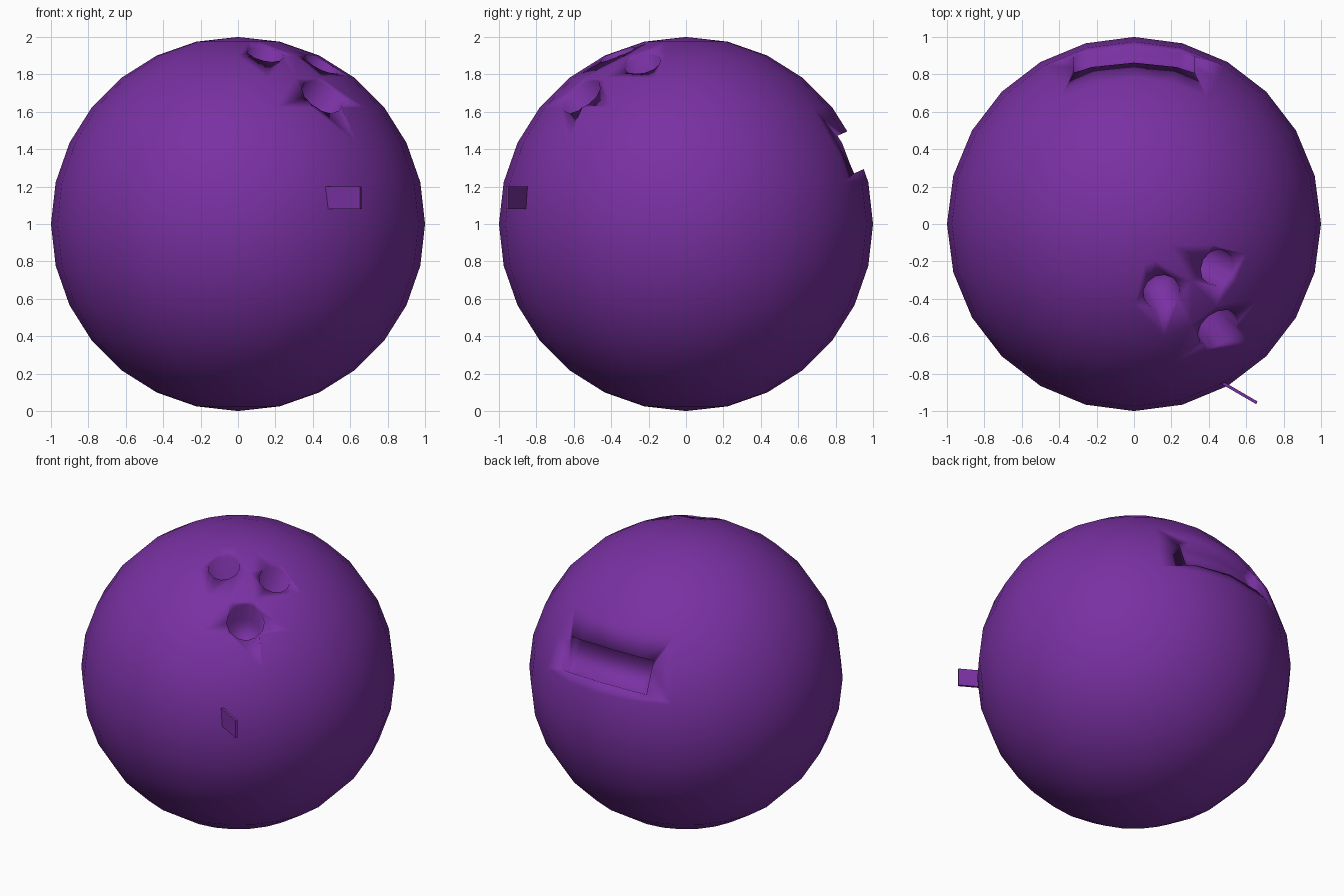
import bpy, bmesh, math
from mathutils import Vector, Matrix

if "Cube" in bpy.data.objects:
    bpy.data.objects.remove(bpy.data.objects["Cube"])

CENTRE = Vector((0, 0, 1))
purple = bpy.data.materials.new("purple")
purple.diffuse_color = (0.19, 0.03, 0.36, 1)
purple.use_nodes = True
purple.node_tree.nodes["Principled BSDF"].inputs["Base Color"].default_value = purple.diffuse_color


def make(name, bm, smooth=True):
    mesh = bpy.data.meshes.new(name)
    bmesh.ops.recalc_face_normals(bm, faces=bm.faces)
    for f in bm.faces:
        f.smooth = smooth
    bm.to_mesh(mesh)
    bm.free()
    mesh.materials.append(purple)
    ob = bpy.data.objects.new(name, mesh)
    bpy.context.collection.objects.link(ob)
    return ob


def cut(target, cutter):
    mod = target.modifiers.new("cut", 'BOOLEAN')
    mod.operation = 'DIFFERENCE'
    mod.solver = 'EXACT'
    mod.object = cutter
    bpy.context.view_layer.objects.active = target
    bpy.ops.object.modifier_apply(modifier=mod.name)
    bpy.data.objects.remove(cutter)


# Ball: low-poly smooth sphere
bm = bmesh.new()
bmesh.ops.create_uvsphere(bm, u_segments=24, v_segments=14, radius=1,
                          matrix=Matrix.Translation(CENTRE))
ball = make("ball", bm)

# Finger and thumb holes, drilled towards the centre
for d, r in (((0.15, -0.37, 0.92), 0.10), ((0.45, -0.235, 0.865), 0.10),
             ((0.455, -0.565, 0.69), 0.12)):
    d = Vector(d).normalized()
    bm = bmesh.new()
    bmesh.ops.create_cone(bm, cap_ends=True, segments=12, radius1=r, radius2=r, depth=0.5,
                          matrix=Matrix.Translation(CENTRE + d * 0.95) @ d.to_track_quat('Z', 'Y').to_matrix().to_4x4())
    cut(ball, make("hole_cutter", bm))

# Back slot: a tilted block with a floor that follows the ball
tilt = Matrix.Translation(CENTRE) @ Matrix.Rotation(math.radians(23.5), 4, 'X')
bm = bmesh.new()
xs = [-0.32, -0.25, 0, 0.25, 0.32]
rows = []
for x in xs:
    floor = math.sqrt(0.932 ** 2 - x * x)
    rows.append([bm.verts.new(tilt @ Vector((x, y, z)))
                 for y, z in ((floor, -0.11), (1.2, -0.11), (1.2, 0.11), (floor, 0.11))])
for a, b in zip(rows, rows[1:]):
    for i in range(4):
        j = (i + 1) % 4
        bm.faces.new((a[i], a[j], b[j], b[i]))
bm.faces.new(rows[0])
bm.faces.new(rows[-1])
cut(ball, make("slot_cutter", bm))

# Small upright tab at the front right
bm = bmesh.new()
start, end = Vector((0.44, -0.83, 1.14)), Vector((0.657, -0.956, 1.14))
along = (end - start).normalized()
rot = Matrix.Rotation(math.atan2(along.y, along.x), 4, 'Z')
bmesh.ops.create_cube(bm, size=1, matrix=Matrix.Translation((start + end) / 2) @ rot
                      @ Matrix.Diagonal(((end - start).length, 0.016, 0.12, 1)))
make("tab", bm, False)
